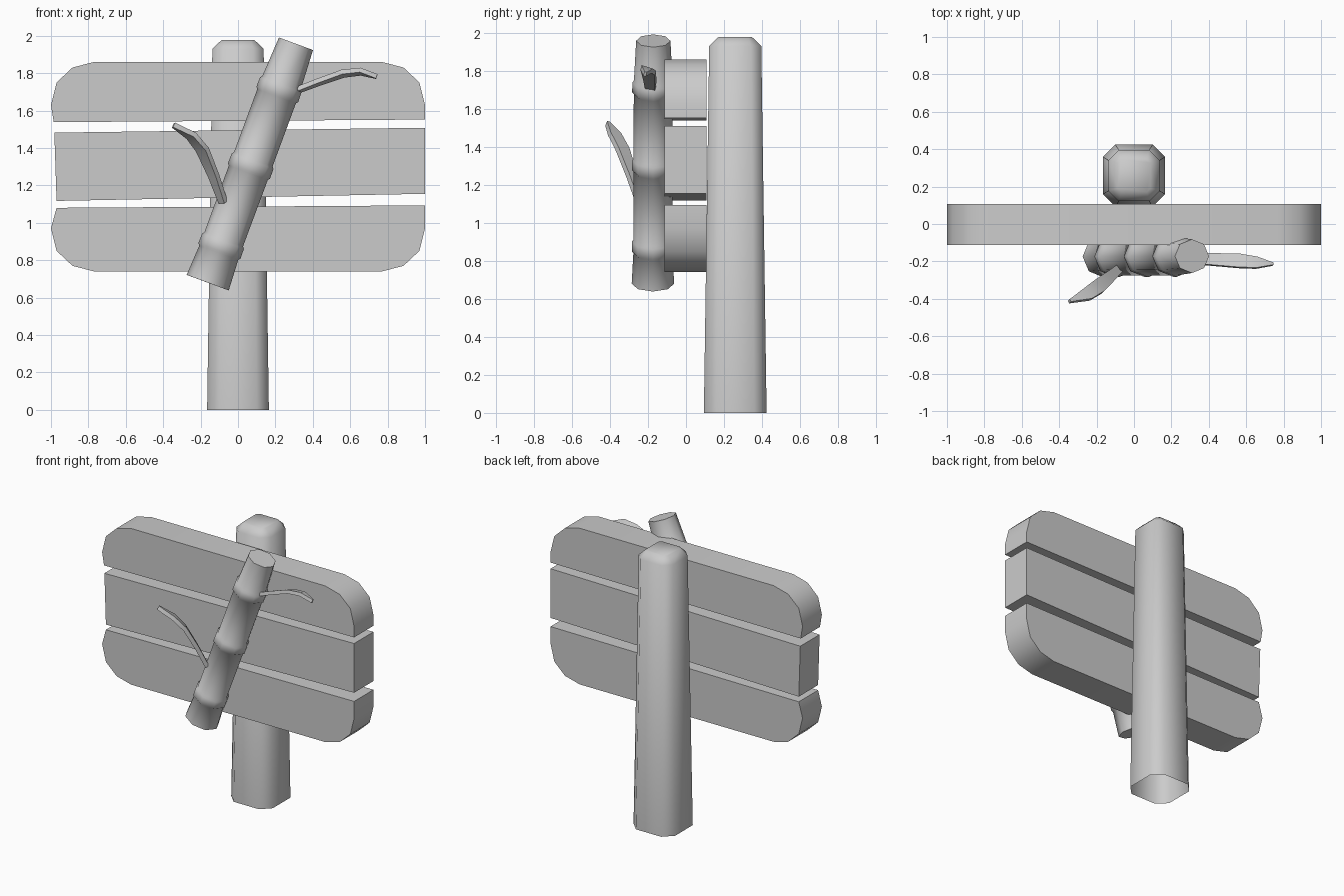
import bpy, bmesh, math
from mathutils import Vector

if "Cube" in bpy.data.objects:
    bpy.data.objects.remove(bpy.data.objects["Cube"])

grey = bpy.data.materials.new("plain grey")
grey.use_nodes = True
tone = (0.6, 0.6, 0.6, 1)
grey.diffuse_color = tone
grey.node_tree.nodes["Principled BSDF"].inputs["Base Color"].default_value = tone


def loft(name, rings, cap_start=True, cap_end=True, angle=50):
    """Skin a list of matching closed rings and cap the ends."""
    bm = bmesh.new()
    loops = [[bm.verts.new(p) for p in ring] for ring in rings]
    n = len(loops[0])
    for a, b in zip(loops, loops[1:]):
        for i in range(n):
            j = (i + 1) % n
            bm.faces.new((a[i], a[j], b[j], b[i]))
    if cap_start:
        bm.faces.new(loops[0][::-1])
    if cap_end:
        bm.faces.new(loops[-1])
    bmesh.ops.recalc_face_normals(bm, faces=bm.faces)
    mesh = bpy.data.meshes.new(name)
    bm.to_mesh(mesh)
    bm.free()
    mesh.materials.append(grey)
    obj = bpy.data.objects.new(name, mesh)
    bpy.context.collection.objects.link(obj)
    bpy.ops.object.select_all(action='DESELECT')
    obj.select_set(True)
    bpy.context.view_layer.objects.active = obj
    bpy.ops.object.shade_smooth_by_angle(angle=math.radians(angle))
    return obj


# Post: tapered, corner-chamfered column, open underneath
def post_ring(half, cut, z):
    inner = half - cut
    corner = [(half, -inner), (half, inner), (inner, half), (-inner, half),
              (-half, inner), (-half, -inner), (-inner, -half), (inner, -half)]
    return [(x, y + 0.259, z) for x, y in corner]


loft("post", [post_ring(0.165, 0.065, 0), post_ring(0.137, 0.055, 1.93),
              post_ring(0.088, 0.02, 1.977)], cap_start=False)


# Planks: outlines pushed through the board thickness
def plank(name, outline):
    loft(name, [[(x, y, z) for x, z in outline] for y in (-0.112, 0.107)], angle=40)


# Rounded corner, as half-width and height above the board centre line
corner = [(1.0, 0.33), (0.97, 0.45), (0.885, 0.53), (0.77, 0.56)]
arch = corner + [(-x, h) for x, h in reversed(corner)]
middle = 1.3
plank("top_plank", [(1.0, 1.552)] + [(x, middle + h) for x, h in arch] + [(-0.985, 1.538)])
plank("middle_plank", [(-0.97, 1.117), (1.0, 1.155), (1.0, 1.508), (-0.982, 1.482)])
plank("bottom_plank", [(1.0, 1.093)] + [(x, middle - h) for x, h in arch] + [(-0.97, 1.08)])

# Stem: leaning eight-sided cane with raised joints
base, tip = Vector((-0.162, -0.174, 0.68)), Vector((0.31, -0.172, 1.957))
axis = (tip - base).normalized()
across = Vector((0, 1, 0)).cross(axis).normalized()
depth = axis.cross(across)


def stem_ring(t, r):
    centre = base.lerp(tip, t)
    turn = [math.tau * i / 8 for i in range(8)]
    return [centre + r * (math.cos(a) * across + 0.93 * math.sin(a) * depth) for a in turn]


profile = [(0, 0.12)]
for t, r in ((0.155, 0.111), (0.49, 0.111), (0.81, 0.11)):
    profile += [(t - 0.03, r), (t - 0.022, r + 0.009), (t + 0.018, r + 0.008), (t + 0.027, r - 0.001)]
profile.append((1, 0.097))
loft("bamboo_stem", [stem_ring(t, r) for t, r in profile])


# Leaves: thin tapering blades bent along a path
def leaf(name, path, side, widths, thickness):
    pts = [Vector(p) for p in path]
    rings = []
    for i, (p, w) in enumerate(zip(pts, widths)):
        along = (pts[min(i + 1, len(pts) - 1)] - pts[max(i - 1, 0)]).normalized()
        wide = Vector(side)
        wide = (wide - along * wide.dot(along)).normalized()
        thick = along.cross(wide) * thickness / 2
        wide *= w / 2
        rings.append([p + wide + thick, p - wide + thick, p - wide - thick, p + wide - thick])
    loft(name, rings, angle=30)


leaf("upper_leaf",
     [(0.28, -0.185, 1.695), (0.42, -0.19, 1.748), (0.56, -0.197, 1.797), (0.655, -0.207, 1.808), (0.742, -0.215, 1.782)],
     (0, 1, -0.3), (0.05, 0.064, 0.075, 0.062, 0.012), 0.025)
leaf("lower_leaf",
     [(-0.08, -0.24, 1.11), (-0.13, -0.285, 1.25), (-0.19, -0.335, 1.39), (-0.25, -0.375, 1.465), (-0.345, -0.413, 1.522)],
     (0.7, -0.7, 0), (0.045, 0.06, 0.078, 0.07, 0.015), 0.028)
